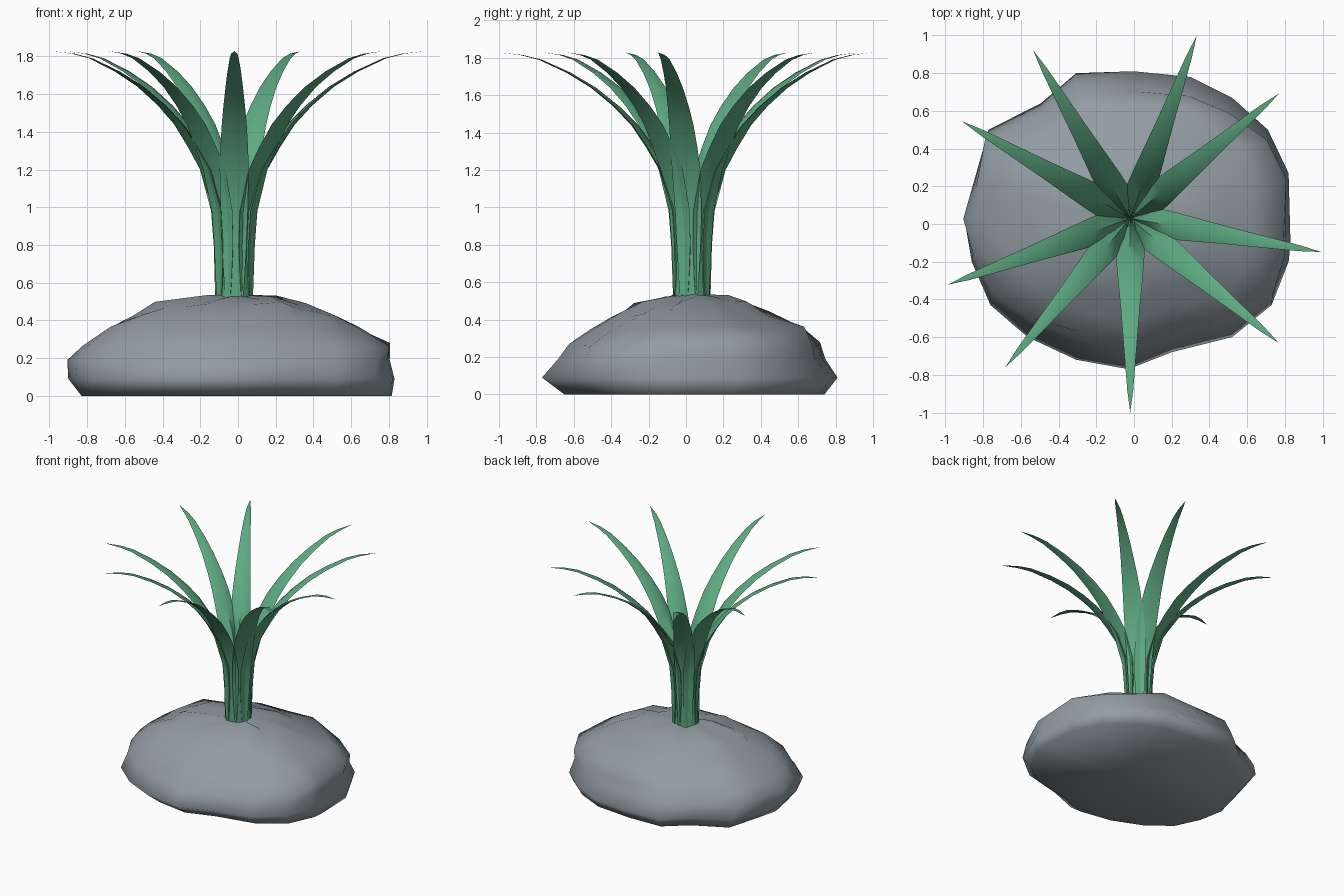
import bpy, bmesh, math, random
from mathutils import Vector

if "Cube" in bpy.data.objects:
    bpy.data.objects.remove(bpy.data.objects["Cube"])
random.seed(4)


def material(name, color):
    m = bpy.data.materials.new(name)
    m.diffuse_color = (*color, 1)
    m.use_nodes = True
    m.node_tree.nodes["Principled BSDF"].inputs["Base Color"].default_value = m.diffuse_color
    return m


green = material("leaf_green", (0.11, 0.40, 0.22))
slate = material("slate_grey", (0.29, 0.335, 0.37))


def finish(bm, name, angle, mat):
    # consistent outward normals
    bmesh.ops.recalc_face_normals(bm, faces=bm.faces)
    if bm.calc_volume(signed=True) < 0:
        bmesh.ops.reverse_faces(bm, faces=bm.faces)
    me = bpy.data.meshes.new(name)
    bm.to_mesh(me)
    bm.free()
    ob = bpy.data.objects.new(name, me)
    bpy.context.collection.objects.link(ob)
    me.materials.append(mat)
    bpy.ops.object.select_all(action='DESELECT')
    ob.select_set(True)
    bpy.context.view_layer.objects.active = ob
    bpy.ops.object.shade_smooth_by_angle(angle=math.radians(angle))
    return ob


def loft(bm, rings):
    for a, b in zip(rings, rings[1:]):
        n = len(a)
        for i in range(n):
            j = (i + 1) % n
            bm.faces.new((a[i], a[j], b[j], b[i]))


def fan(bm, ring, point):
    tip = bm.verts.new(point)
    for i in range(len(ring)):
        bm.faces.new((ring[i], ring[(i + 1) % len(ring)], tip))


# Rock: plan outline stretched to the extents of each level
outline = [(.83, -.1), (.82, .27), (.71, .5), (.52, .67), (.3, .78), (0, .81),
           (-.31, .8), (-.5, .64), (-.78, .5), (-.86, .22), (-.91, .03),
           (-.87, -.2), (-.77, -.43), (-.57, -.6), (-.31, -.72), (-.03, -.77),
           (.2, -.68), (.52, -.6), (.73, -.43), (.82, -.2)]
# z, left, right, front, back
levels = [(0, .83, .815, .65, .74), (.09, .90, .83, .77, .81),
          (.19, .91, .825, .67, .74), (.27, .83, .81, .64, .71),
          (.36, .69, .65, .52, .65), (.43, .57, .51, .40, .46),
          (.485, .45, .36, .29, .33), (.525, .2, .2, .13, .22)]
bm = bmesh.new()
rings = []
for k, (z, l, r, f, b) in enumerate(levels):
    ring = []
    for x, y in outline:
        s = 1 + (random.uniform(-.04, .025) if k > 1 else 0)
        dz = random.uniform(-.018, .015) if k > 2 else 0
        px = x * (r / .83 if x > 0 else l / .91) * s
        py = y * (b / .81 if y > 0 else f / .77) * s
        ring.append(bm.verts.new((px, py, z + dz)))
    rings.append(ring)
loft(bm, rings)
fan(bm, rings[0], (0, 0, 0))
fan(bm, rings[-1], (0, 0, .535))
finish(bm, "rock", 120, slate)

# Leaves: height, outer radius, half width, inner ridge radius
profile = [(.49, .09, .045, .0), (.62, .088, .055, .0), (.8, .088, .065, .008),
           (.98, .10, .072, .03), (1.2, .165, .077, .11), (1.32, .235, .073, .195),
           (1.44, .315, .066, .285), (1.54, .41, .057, .385), (1.64, .53, .046, .51),
           (1.72, .66, .036, .645), (1.79, .81, .024, .80), (1.815, .91, .016, .902)]
center = Vector((-.02, .03, 0))
for n, deg in enumerate((-90, -40, -10, 40, 70, 120, 150, 200, 230)):
    a = math.radians(deg)
    out = Vector((math.cos(a), math.sin(a), 0))
    side = Vector((-out.y, out.x, 0))
    bm = bmesh.new()
    rings = []
    for z, r, w, inner in profile:
        p = center + Vector((0, 0, z))
        pts = (p + out * r + side * w, p + out * (r + .008),
               p + out * r - side * w, p + out * inner)
        rings.append([bm.verts.new(q) for q in pts])
    loft(bm, rings)
    bm.faces.new(rings[0])
    fan(bm, rings[-1], center + out * 1.03 + Vector((0, 0, 1.828)))
    finish(bm, f"leaf_{n + 1}", 50, green)
